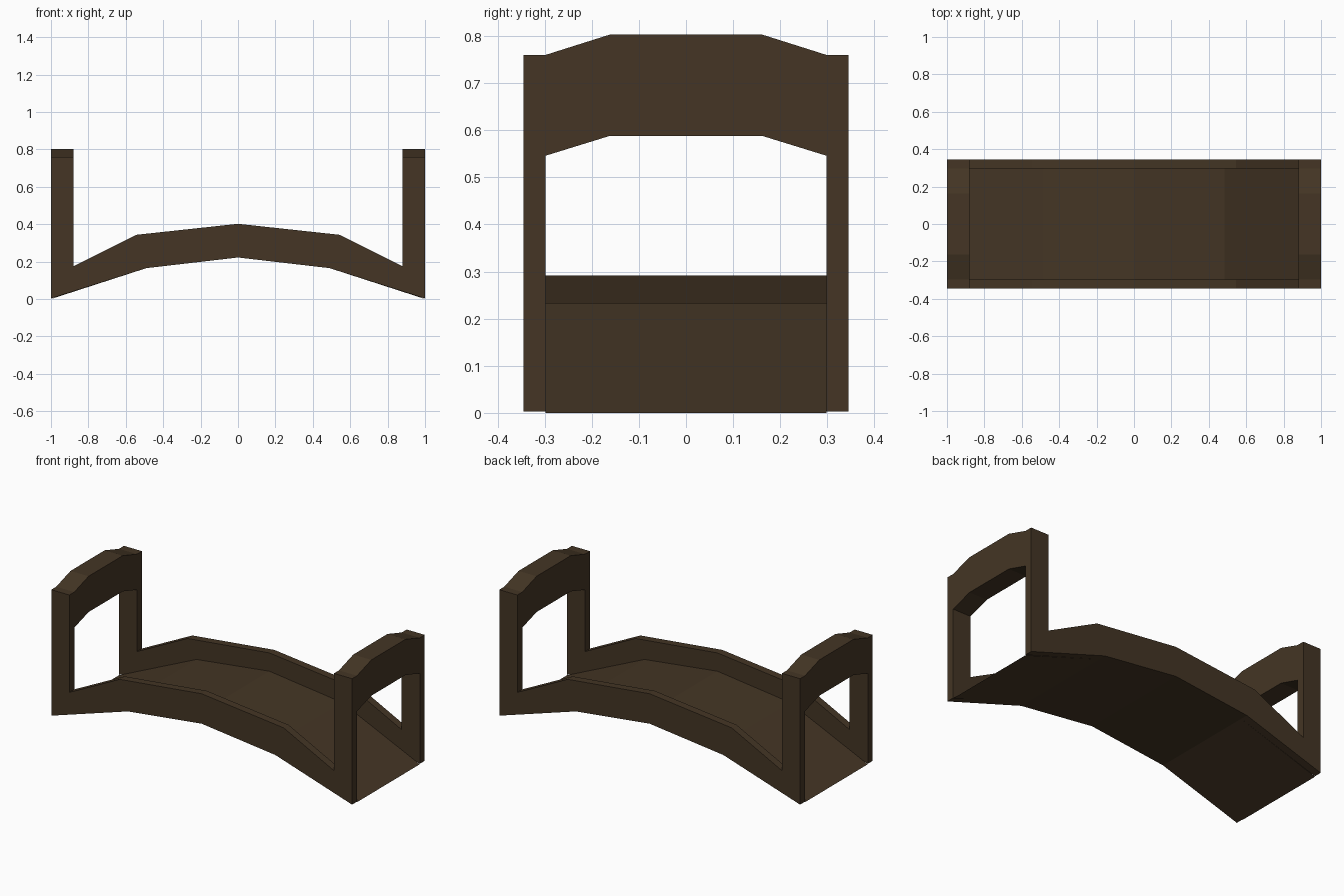
import bpy, bmesh

if "Cube" in bpy.data.objects:
    bpy.data.objects.remove(bpy.data.objects["Cube"])

wood = bpy.data.materials.new("dark brown wood")
wood.diffuse_color = (0.058, 0.036, 0.018, 1)
wood.use_nodes = True
wood.node_tree.nodes["Principled BSDF"].inputs["Base Color"].default_value = wood.diffuse_color


def prism(name, outline, axis, lo, hi):
    """Extrude a 2D outline along axis: 'y' takes (x, z), 'x' takes (y, z)."""
    bm = bmesh.new()

    def place(p, d):
        return (p[0], d, p[1]) if axis == 'y' else (d, p[0], p[1])

    a = [bm.verts.new(place(p, lo)) for p in outline]
    b = [bm.verts.new(place(p, hi)) for p in outline]
    bm.faces.new(a)
    bm.faces.new(b[::-1])
    n = len(a)
    for i in range(n):
        j = (i + 1) % n
        bm.faces.new((a[j], a[i], b[i], b[j]))
    bmesh.ops.recalc_face_normals(bm, faces=bm.faces)
    me = bpy.data.meshes.new(name)
    bm.to_mesh(me)
    bm.free()
    me.materials.append(wood)
    ob = bpy.data.objects.new(name, me)
    bpy.context.collection.objects.link(ob)
    return ob


def mirrored(half):
    """Mirror a half outline (first coordinate negated), keeping order."""
    return half + [(-u, v) for u, v in reversed(half) if u != 0]


IN, OUT = 0.298, 0.345      # inner and outer faces of the side frames
under = [(-1, 0.003), (-0.49, 0.165), (0, 0.222)]
post_and_rail = [(-1, 0.76), (-0.88, 0.76), (-0.88, 0.175),
                 (-0.545, 0.343), (0, 0.402)]

# side frames: arched rail with a post at each end
side = mirrored(post_and_rail) + mirrored(under)[::-1]
prism("left_side_frame", side, 'y', IN, OUT)
prism("right_side_frame", side, 'y', -OUT, -IN)

# walking deck, thinning to nothing at the ground
deck_top = [(-0.485, 0.233), (0, 0.292)]
prism("deck", mirrored(deck_top) + [(1, 0)] + mirrored(under)[1:-1][::-1] + [(-1, 0)],
      'y', -IN, IN)

# gently arched header across each pair of posts
header = mirrored([(-IN, 0.76), (-0.162, 0.803)]) \
    + mirrored([(-IN, 0.546), (-0.162, 0.588)])[::-1]
prism("left_header", header, 'x', -1, -0.88)
prism("right_header", header, 'x', 0.88, 1)
